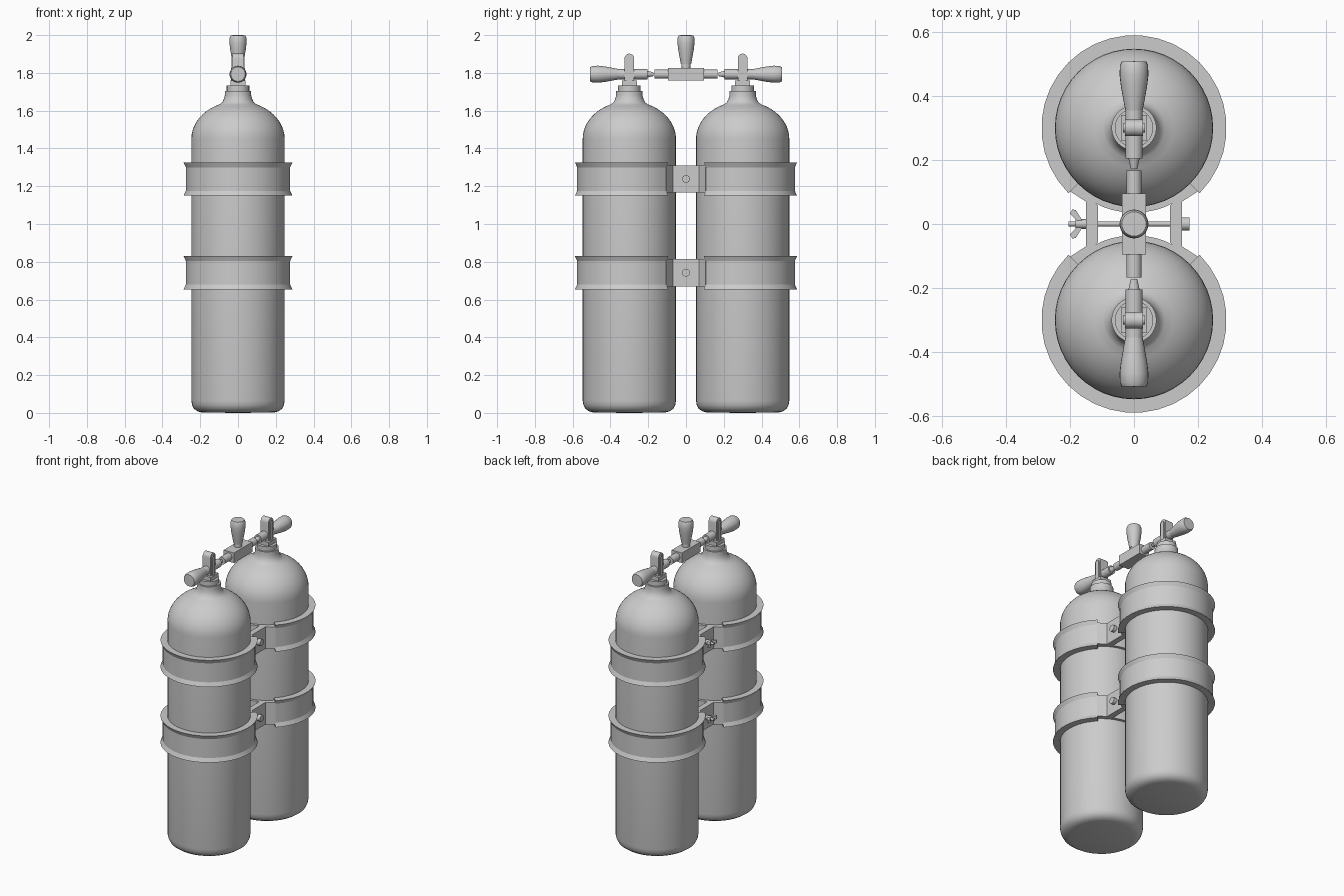
import bpy, bmesh, math
from mathutils import Vector, Matrix

if "Cube" in bpy.data.objects:
    bpy.data.objects.remove(bpy.data.objects["Cube"], do_unlink=True)

grey = bpy.data.materials.new("plain_grey")
grey.use_nodes = True
GREY = (0.6, 0.6, 0.6, 1)
grey.diffuse_color = GREY
grey.node_tree.nodes["Principled BSDF"].inputs["Base Color"].default_value = GREY


def finish(name, bm, matrix=Matrix(), angle=32):
    bmesh.ops.remove_doubles(bm, verts=bm.verts, dist=1e-5)
    bmesh.ops.recalc_face_normals(bm, faces=bm.faces)
    bm.transform(matrix)
    mesh = bpy.data.meshes.new(name)
    bm.to_mesh(mesh)
    bm.free()
    mesh.materials.append(grey)
    ob = bpy.data.objects.new(name, mesh)
    bpy.context.collection.objects.link(ob)
    bpy.ops.object.select_all(action='DESELECT')
    ob.select_set(True)
    bpy.context.view_layer.objects.active = ob
    bpy.ops.object.shade_smooth_by_angle(angle=math.radians(angle))
    return ob


def lathe(name, profile, loc, axis=(0, 0, 1), seg=24):
    """Turn (radius, height) points round an axis that starts at loc."""
    bm = bmesh.new()
    verts = [bm.verts.new((r, 0, h)) for r, h in profile]
    edges = [bm.edges.new(p) for p in zip(verts, verts[1:])]
    bmesh.ops.spin(bm, geom=verts + edges, cent=(0, 0, 0), axis=(0, 0, 1),
                   angle=math.tau, steps=seg, use_merge=True)
    turn = Vector(axis).to_track_quat('Z', 'Y').to_matrix().to_4x4()
    return finish(name, bm, Matrix.Translation(loc) @ turn)


def rod(name, radius, start, axis, length, seg=20):
    return lathe(name, [(0, 0), (radius, 0), (radius, length), (0, length)],
                 start, axis, seg)


def arc(name, section, start, end, steps, centre):
    """Sweep a closed (radius, height) section through part of a turn."""
    bm = bmesh.new()
    a = math.radians(start)
    face = bm.faces.new([bm.verts.new((r * math.cos(a), r * math.sin(a), h))
                         for r, h in section])
    res = bmesh.ops.spin(bm, geom=[face] + face.edges[:] + face.verts[:],
                         cent=(0, 0, 0), axis=(0, 0, 1),
                         angle=math.radians(end - start), steps=steps)
    return finish(name, bm, Matrix.Translation(centre), 20)


def slab(name, points, low, high, matrix=Matrix()):
    """Extrude a plan outline from low to high."""
    bm = bmesh.new()
    face = bm.faces.new([bm.verts.new((x, y, low)) for x, y in points])
    new = bmesh.ops.extrude_face_region(bm, geom=[face])["geom"]
    bmesh.ops.translate(bm, vec=(0, 0, high - low),
                        verts=[v for v in new if isinstance(v, bmesh.types.BMVert)])
    return finish(name, bm, matrix)


def box(name, size, loc):
    x, y, z = (s / 2 for s in size)
    return slab(name, [(-x, -y), (x, -y), (x, y), (-x, y)], -z, z,
                Matrix.Translation(loc))


# Shared profiles: tank body, hand knob and flared strap section
tank = [(0, 0), (0.19, 0.002), (0.213, 0.008), (0.233, 0.022), (0.243, 0.042), (0.247, 0.065)]
for i in range(11):
    t = math.radians(6.7 * i)
    tank.append((0.247 * math.cos(t), 1.45 + 0.2 * math.sin(t)))
tank += [(0.083, 1.645), (0.075, 1.662), (0.07, 1.68), (0.07, 1.705), (0, 1.705)]
knob = [(0, 0), (0.027, 0), (0.031, 0.02), (0.041, 0.075), (0.045, 0.11),
        (0.044, 0.14), (0.038, 0.152), (0, 0.153)]
strap = [(0.24, -0.0875), (0.289, -0.0875), (0.277, -0.062), (0.277, 0.062),
         (0.289, 0.0875), (0.24, 0.0875)]
PIPE = 1.793
BANDS = {"lower": 0.742, "upper": 1.238}


def arch(half, top):
    pts = [(-half, 0), (half, 0)]
    for i in range(11):
        t = math.pi * i / 10
        pts.append((half * math.cos(t), top - half + half * math.sin(t)))
    return pts


# Extrusion axis to x, outline in the y-z plane
SIDEWAYS = Matrix(((0, 0, 1, 0), (1, 0, 0, 0), (0, 1, 0, 0), (0, 0, 0, 1)))

for side, s in (("front", -1), ("back", 1)):
    y = 0.3 * s
    out = (0, s, 0)
    lathe(side + "_tank", tank, (0, y, 0), seg=48)

    # Valve collar, base and arched post
    rod(side + "_valve_collar", 0.06, (0, y, 1.70), (0, 0, 1), 0.034, 24)
    box(side + "_valve_base", (0.08, 0.08, 0.03), (0, y, 1.745))
    post = Matrix.Translation((0, y, 1.74)) @ SIDEWAYS
    slab(side + "_valve_post", arch(0.026, 0.162), -0.028, 0.028, post)
    slab(side + "_valve_post_face", arch(0.014, 0.147), -0.035, 0.035, post)

    # Horizontal valve line with hand knob
    rod(side + "_valve_barrel", 0.027, (0, 0.205 * s, PIPE), out, 0.165)
    lathe(side + "_valve_knob", knob, (0, 0.355 * s, PIPE), out)
    lathe(side + "_barrel_tip", [(0, 0), (0.01, 0), (0.018, 0.035), (0, 0.035)],
          (0, 0.172 * s, PIPE), out)
    rod(side + "_manifold_pipe", 0.024, (0, 0.09 * s, PIPE), out, 0.077)

    # Straps and the bracket saddle on the inner side of each tank
    for level, z in BANDS.items():
        if s > 0:
            outer, inner = (-45, 225), (225, 315)
        else:
            outer, inner = (135, 405), (45, 135)
        arc(f"{side}_{level}_strap", strap, *outer, 27, (0, y, z))
        arc(f"{side}_{level}_saddle",
            [(0.24, -0.072), (0.265, -0.072), (0.265, 0.072), (0.24, 0.072)],
            *inner, 12, (0, y, z))

# Manifold block and centre knob
box("manifold_block", (0.074, 0.19, 0.066), (0, 0, PIPE))
rod("centre_stem", 0.024, (0, 0, 1.82), (0, 0, 1), 0.04)
lathe("centre_knob", knob, (0, 0, 1.847))

# Brackets joining the straps, with bolts and wing nuts
for level, z in BANDS.items():
    at = Matrix.Translation((0, 0, z))
    for side, s in (("left", 1), ("right", -1)):
        half = [(0.15, 0.07), (0.2, 0.102), (0.172, 0.128), (0.113, 0.057)]
        plan = half + [(x, -y) for x, y in reversed(half)]
        slab(f"{side}_{level}_bracket", [(x * s, y) for x, y in plan], -0.072, 0.072, at)
    rod(level + "_bolt", 0.008, (-0.205, 0, z), (1, 0, 0), 0.36, 12)
    rod(level + "_bolt_head", 0.021, (0.149, 0, z), (1, 0, 0), 0.024, 16)
    rod(level + "_wing_nut_hub", 0.015, (-0.182, 0, z), (1, 0, 0), 0.034, 12)
    for side, s in (("front", -1), ("back", 1)):
        wing = [(-0.157, 0.004), (-0.172, 0.004), (-0.2, 0.032), (-0.193, 0.045),
                (-0.182, 0.044)]
        slab(f"{side}_{level}_wing", [(x, y * s) for x, y in wing], -0.01, 0.01, at)
